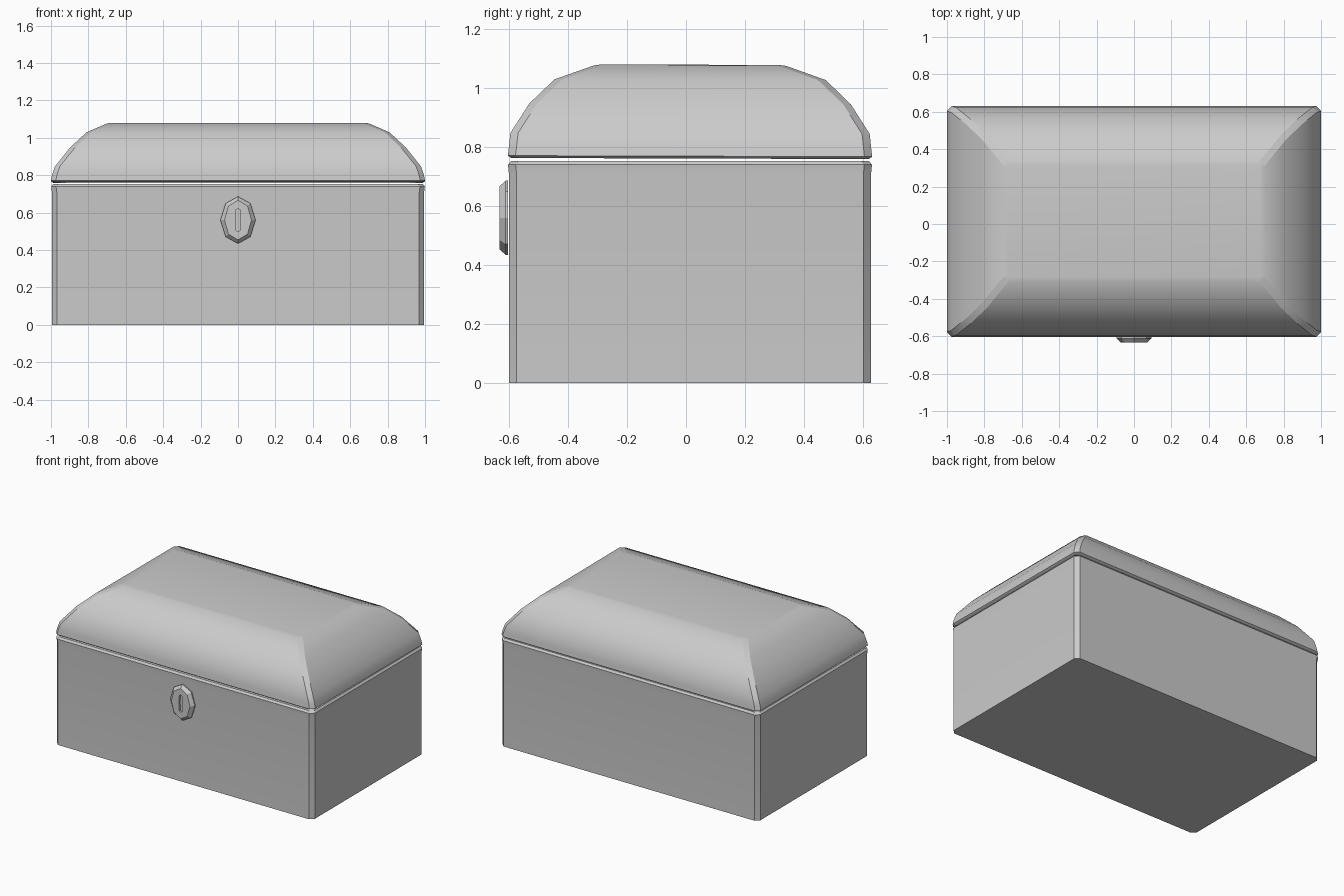
import bpy, bmesh, math

if "Cube" in bpy.data.objects:
    bpy.data.objects.remove(bpy.data.objects["Cube"])

CY = 0.0135  # depth centre of the box (the lock sticks out in front)


def ring(hx, hy, z, c=0.026):
    """Rectangle with chamfered corners, eight points."""
    quarter = [(hx, hy - c, 1, 1), (hx - c, hy, 1, 1)]
    pts = [(x, y, z) for x, y, _, _ in quarter]
    pts += [(-x, y, z) for x, y, _ in reversed(pts[:2])]
    pts += [(-x, -y, z) for x, y, _ in pts[:2]]
    pts += [(x, -y, z) for x, y, _ in reversed(pts[:2])]
    return pts


def oval(rx, rz, y):
    """Stretched octagon facing the front."""
    return [(rx * math.sin(i * math.pi / 4), y, rz * math.cos(i * math.pi / 4))
            for i in range(8)]


def loft(name, rings, location):
    """Skin a list of rings, cap both ends, keep the ribs sharp."""
    bm = bmesh.new()
    loops = [[bm.verts.new(p) for p in r] for r in rings]
    n = len(loops[0])
    for a, b in zip(loops, loops[1:]):
        for i in range(n):
            j = (i + 1) % n
            bm.faces.new((a[i], a[j], b[j], b[i]))
    bm.faces.new(loops[0])
    bm.faces.new(loops[-1])
    bmesh.ops.recalc_face_normals(bm, faces=bm.faces)
    for f in bm.faces:
        f.smooth = True
    for e in bm.edges:
        e.smooth = e.calc_face_angle(0) < math.radians(40)
    for a, b in zip(loops, loops[1:]):
        for v, w in zip(a, b):
            bm.edges.get((v, w)).smooth = False
    me = bpy.data.meshes.new(name)
    bm.to_mesh(me)
    bm.free()
    ob = bpy.data.objects.new(name, me)
    ob.location = location
    bpy.context.collection.objects.link(ob)
    return ob


# Hollow body with a slightly flared rim
loft("chest_body", [
    ring(0.995, 0.614, 0), ring(0.995, 0.614, 0.71), ring(0.999, 0.617, 0.74),
    ring(0.988, 0.606, 0.753), ring(0.95, 0.568, 0.753),
    ring(0.95, 0.568, 0.04)], (0, CY, 0))

# Hollow hipped lid with curved sides, tilted a hair towards the hinge
lid_profile = [(0.988, 0.606, 0.0), (1.0, 0.6175, 0.008), (0.994, 0.614, 0.038),
               (0.978, 0.609, 0.085), (0.898, 0.545, 0.185),
               (0.810, 0.460, 0.267), (0.700, 0.325, 0.315)]
outer = [ring(*p) for p in lid_profile] + [ring(0.676, 0.299, 0.318, 0.001)]
inner = [ring(x - 0.04, y - 0.04, z - 0.03) for x, y, z in lid_profile[3:]]
lid = loft("chest_lid",
           inner[::-1] + [ring(0.95, 0.568, 0.0)] + outer, (0, CY, 0.761))
lid.rotation_euler.x = -0.003

# Octagonal lock plate with a recessed key slot
slot = [(0, 0.06), (0.01, 0.057), (0.014, 0.048), (0.01, -0.057)]
slot_pts = [(0, 0.06), (0.010, 0.056), (0.014, 0), (0.010, -0.056),
            (0, -0.06), (-0.010, -0.056), (-0.014, 0), (-0.010, 0.056)]
loft("lock_plate", [
    oval(0.094, 0.126, 0.03), oval(0.094, 0.126, 0.022), oval(0.072, 0.106, 0),
    [(x, 0, z) for x, z in slot_pts],
    [(x, 0.015, z) for x, z in slot_pts]], (0, -0.633, 0.56))
